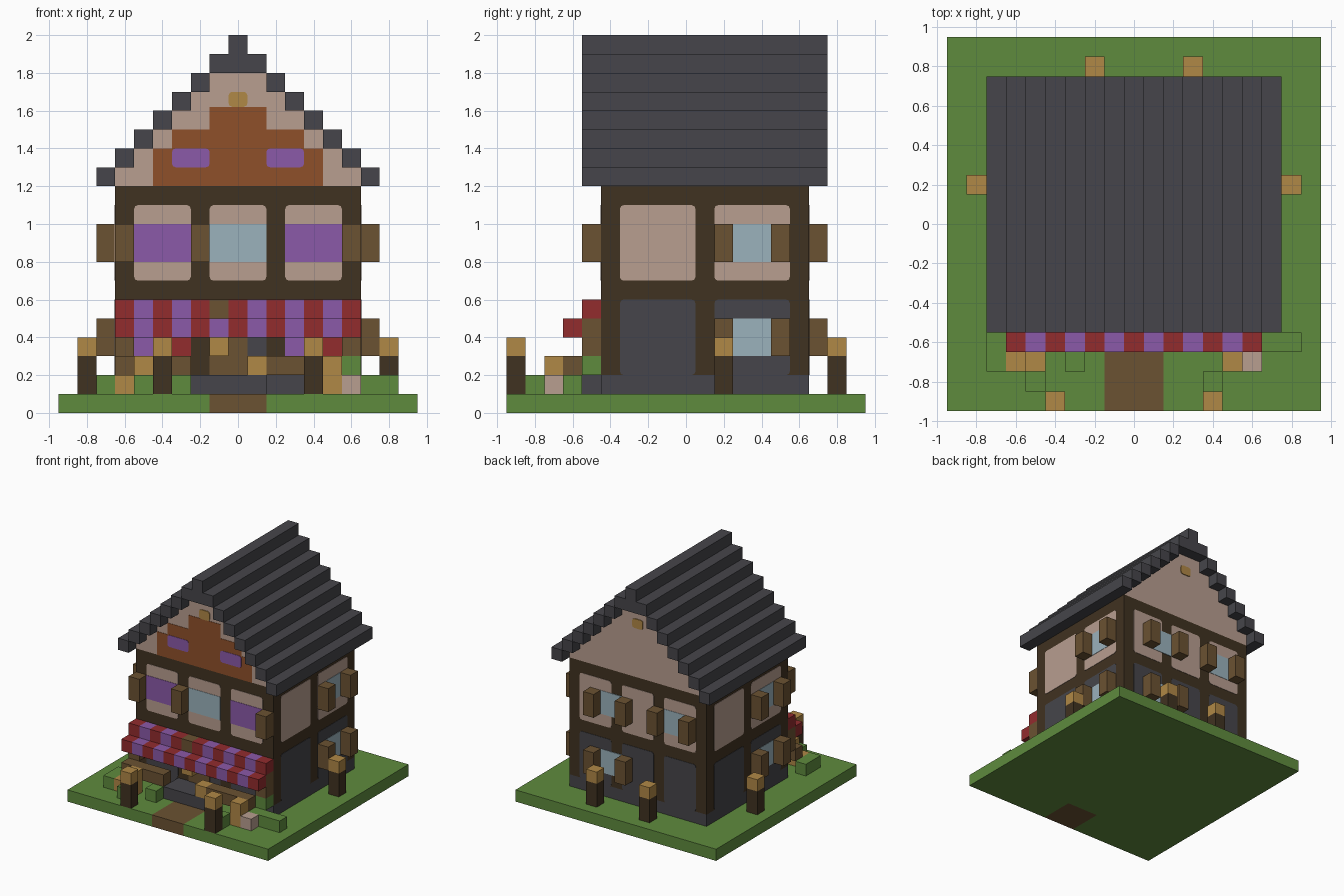
import bpy, bmesh

old = bpy.data.objects.get("Cube")
if old:
    bpy.data.objects.remove(old, do_unlink=True)


def material(name, *rgb):
    m = bpy.data.materials.new(name)
    m.use_nodes = True
    colour = (*rgb, 1)
    m.diffuse_color = colour
    m.node_tree.nodes["Principled BSDF"].inputs["Base Color"].default_value = colour
    return m


GRASS = material("grass green", .114, .258, .048)
PLASTER = material("pink plaster", .479, .342, .279)
TIMBER = material("dark timber", .051, .032, .015)
WOOD = material("brown wood", .147, .084, .032)
SLATE = material("charcoal slate", .061, .060, .069)
RUST = material("rust boards", .275, .08, .023)
PURPLE = material("purple", .258, .1, .392)
GLASS = material("pale blue glass", .328, .445, .503)
RED = material("red cloth", .287, .025, .027)
TAN = material("tan wood", .434, .246, .061)


def box(name, mat, x, y, z, round_axis=None):
    """Box from three (low, high) ranges; optionally round the edges along one axis."""
    bm = bmesh.new()
    bmesh.ops.create_cube(bm, size=1)
    for v in bm.verts:
        v.co = [r[0] + (c + .5) * (r[1] - r[0]) for c, r in zip(v.co, (x, y, z))]
    if round_axis is not None:
        edges = [e for e in bm.edges
                 if all(abs(e.verts[0].co[a] - e.verts[1].co[a]) < 1e-5
                        for a in range(3) if a != round_axis)]
        bmesh.ops.bevel(bm, geom=edges, offset=.02, segments=2, profile=.5, affect='EDGES')
    mesh = bpy.data.meshes.new(name)
    bm.to_mesh(mesh)
    bm.free()
    mesh.materials.append(mat)
    ob = bpy.data.objects.new(name, mesh)
    bpy.context.scene.collection.objects.link(ob)
    return ob


def cell(name, mat, x, y, z):
    """One block of the grid, from its low corner."""
    return box(name, mat, (x, x + .1), (y, y + .1), (z, z + .1))


# Each wall: axis it faces, outward sign, plane position
WALLS = {"front": (1, -1, -.45), "back": (1, 1, .65),
         "right": (0, 1, .65), "left": (0, -1, -.65)}


def on_wall(wall, name, mat, u, z, depth, rounded=False):
    axis, sign, pos = WALLS[wall]
    d = tuple(sorted((pos, pos + sign * depth)))
    x, y = (d, u) if axis == 0 else (u, d)
    return box(f"{wall}_{name}", mat, x, y, z, axis if rounded else None)


def shutter(wall, u, z):
    on_wall(wall, "shutter", WOOD, (u, u + .1), (z, z + .2), .1)


def window(wall, u, z):
    on_wall(wall, "window", GLASS, (u, u + .2), (z, z + .2), .006)
    shutter(wall, u - .1, z)
    shutter(wall, u + .2, z)


# Ground with a path set into it
box("lawn_back", GRASS, (-.95, .95), (-.65, .95), (0, .1))
box("lawn_left", GRASS, (.15, .95), (-.95, -.65), (0, .1))
box("lawn_right", GRASS, (-.95, -.15), (-.95, -.65), (0, .1))
box("path", WOOD, (-.15, .15), (-.95, -.65), (0, .1))

# Timber body on a stone footing
box("footing", SLATE, (-.65, .65), (-.45, .65), (.1, .2))
box("timber_frame", TIMBER, (-.65, .65), (-.45, .65), (.2, 1.2))

# Wall panels between the beams
for wall in WALLS:
    if wall in ("front", "back"):
        spans = [(-.55, -.25), (-.15, .15), (.25, .55)]
    else:
        spans = [(-.35, .05), (.15, .55)]
    for span in spans:
        on_wall(wall, "upper_panel", PLASTER, span, (.7, 1.1), .003, True)
        on_wall(wall, "lower_panel", SLATE, span, (.2, .6), .003, True)

# Windows and shutters
for z in (.3, .8):
    window("right", .25, z)
    window("left", -.25, z)
    window("back", .15, z)
window("back", -.45, .8)
on_wall("front", "window", GLASS, (-.15, .15), (.8, 1), .006)
for u in (-.55, .25):
    on_wall("front", "curtain", PURPLE, (u, u + .3), (.8, 1), .006)
for u in (-.65, -.25, .55):
    shutter("front", u, .8)
for u in (-.65, .55):
    shutter("front", u, .3)

# Stepped gable and roof
for i in range(8):
    z = (1.2 + .1 * i, 1.3 + .1 * i)
    outer = .75 - .1 * i
    if i < 6:
        inner = outer - .1
        box("gable", PLASTER, (-inner, inner), (-.45, .65), z)
        for side, x in (("left", (inner, outer)), ("right", (-outer, -inner))):
            box(f"roof_{side}", SLATE, x, (-.55, .75), z)
    else:
        half = .15 if i == 6 else .05
        box("roof_ridge", SLATE, (-half, half), (-.55, .75), z)

# Gable boards and ornaments
for half, low, high in ((.45, 1.2, 1.4), (.35, 1.4, 1.5), (.15, 1.5, 1.62)):
    on_wall("front", "gable_boards", RUST, (-half, half), (low, high), .003)
for u in (-.35, .15):
    on_wall("front", "gable_window", PURPLE, (u, u + .2), (1.3, 1.4), .006, True)
for wall in ("front", "back"):
    on_wall(wall, "gable_ornament", TAN, (-.05, .05), (1.62, 1.7), .007, True)

# Striped awning in two steps
for i in range(13):
    x = -.65 + .1 * i
    cloth = PURPLE if i % 2 else RED
    cell("awning_top", WOOD if i == 5 else cloth, x, -.55, .5)
    cell("awning_front", cloth, x, -.65, .4)

# Shop front, door and step
on_wall("front", "door", WOOD, (-.15, .05), (.2, .5), .006)
for u, cloth in ((-.55, PURPLE), (-.35, RED), (.25, PURPLE), (.45, RED)):
    on_wall("front", "shop_cloth", cloth, (u, u + .1), (.3, .5), .006)
box("door_step", SLATE, (-.25, .15), (-.65, -.45), (.1, .2))

# Counters and goods
box("counter_right", WOOD, (-.65, -.25), (-.65, -.55), (.2, .3))
box("counter_left", WOOD, (.15, .55), (-.65, -.55), (.2, .3))
cell("goods", TAN, -.15, -.55, .3)
cell("goods", TAN, .05, -.65, .2)
cell("crate", TAN, -.65, -.75, .1)
box("tall_crate", TAN, (-.55, -.45), (-.75, -.65), (.1, .3))
box("tall_crate", TAN, (.45, .55), (-.75, -.65), (.1, .3))
cell("sack", PLASTER, .55, -.75, .1)

# Shrubs
box("shrub", GRASS, (-.75, -.65), (-.75, -.55), (.1, .2))
box("shrub", GRASS, (.55, .85), (-.65, -.55), (.1, .2))
for x, y in ((-.35, -.75), (-.55, -.85), (.35, -.85)):
    cell("shrub", GRASS, x, y, .1)
cell("planter", GRASS, .55, -.55, .2)

# Lantern posts around the garden
for x, y in ((-.45, -.95), (.35, -.95), (-.85, .15), (.75, .15), (-.25, .75), (.25, .75)):
    box("lantern_post", TIMBER, (x, x + .1), (y, y + .1), (.1, .3))
    cell("lantern", TAN, x, y, .3)
